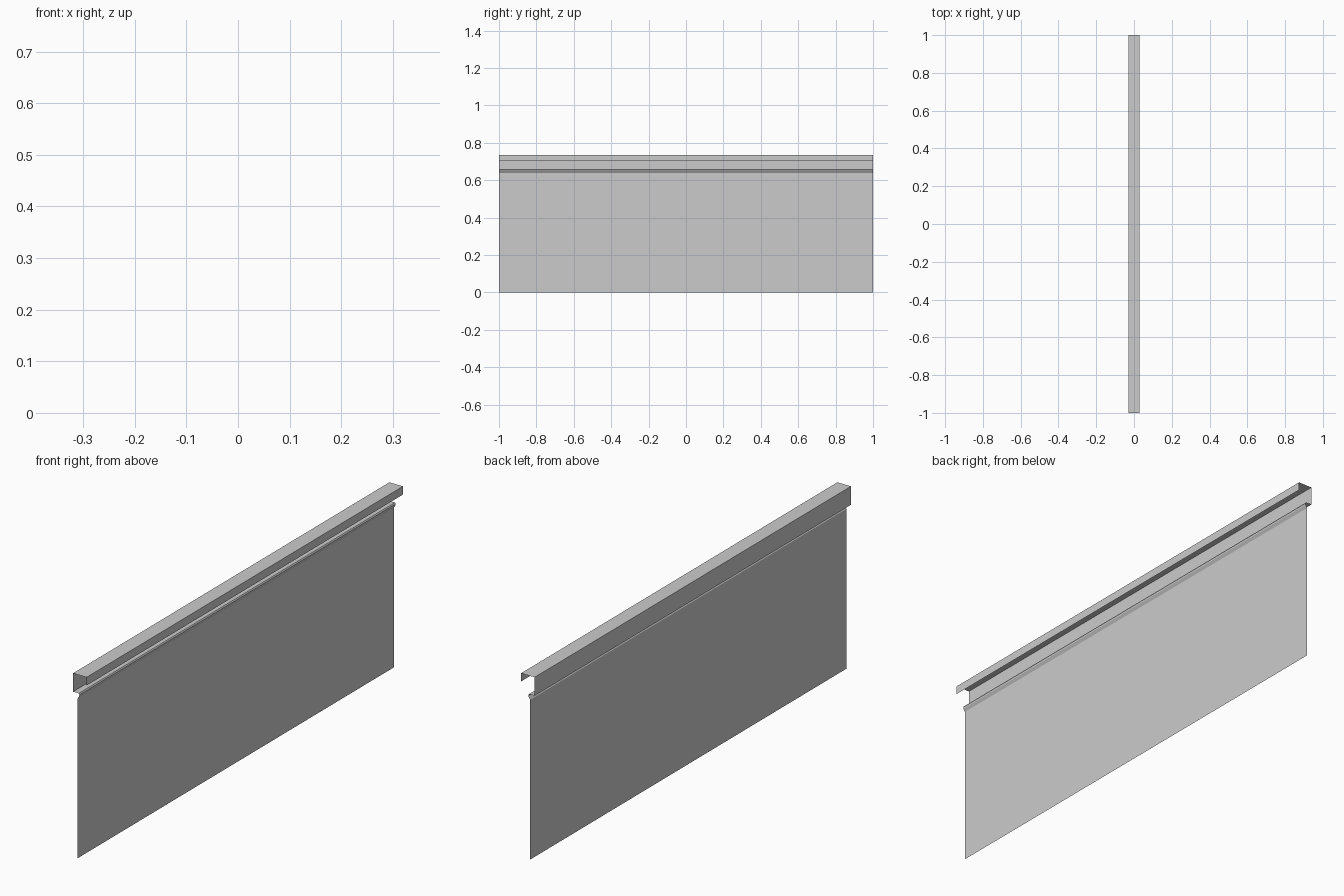
import bpy, bmesh

if "Cube" in bpy.data.objects:
    bpy.data.objects.remove(bpy.data.objects["Cube"])

# Cross-section (x, z): front lip, flat top, back web, small folded bead, tall thin panel
PROFILE = [(0.03, 0.702), (0.03, 0.735), (-0.03, 0.735), (-0.03, 0.661),
           (-0.005, 0.661), (-0.002, 0.656), (-0.003, 0.650),
           (-0.01, 0.639), (-0.01, 0.0)]


def extrude_profile(name, points, length):
    """Thin sheet: an open profile swept along y, centred on y = 0."""
    bm = bmesh.new()
    verts = [bm.verts.new((x, -length / 2, z)) for x, z in points]
    edges = [bm.edges.new(pair) for pair in zip(verts, verts[1:])]
    result = bmesh.ops.extrude_edge_only(bm, edges=edges)
    moved = [g for g in result["geom"] if isinstance(g, bmesh.types.BMVert)]
    bmesh.ops.translate(bm, verts=moved, vec=(0, length, 0))
    bmesh.ops.recalc_face_normals(bm, faces=bm.faces)
    mesh = bpy.data.meshes.new(name)
    bm.to_mesh(mesh)
    bm.free()
    obj = bpy.data.objects.new(name, mesh)
    bpy.context.collection.objects.link(obj)
    return obj


# Folded top rail and the flat panel hanging below it
extrude_profile("top_rail", PROFILE[:-1], 2.0)
extrude_profile("panel", PROFILE[-2:], 2.0)
